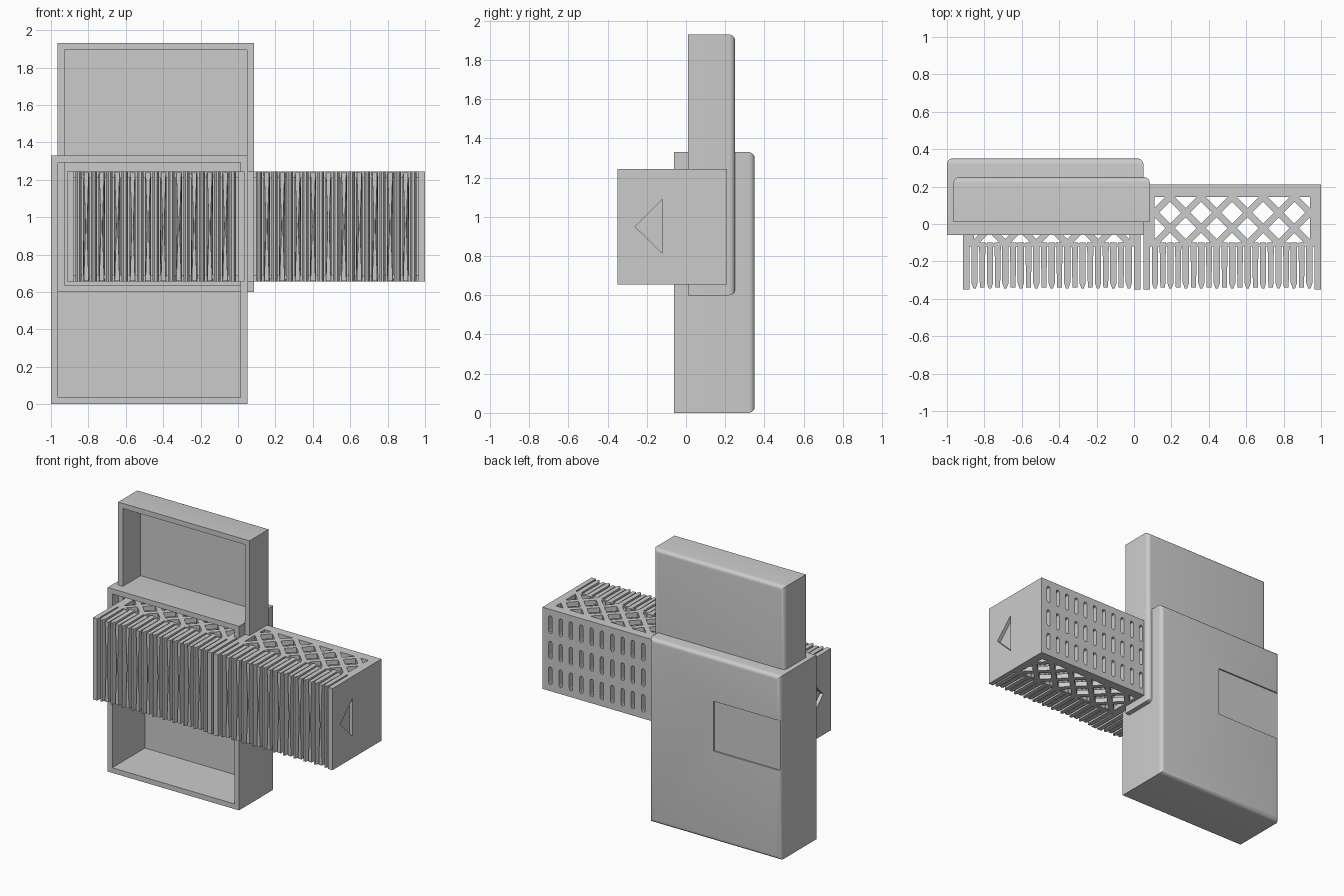
import bpy, bmesh, math
from mathutils import Vector

if "Cube" in bpy.data.objects:
    bpy.data.objects.remove(bpy.data.objects["Cube"])

def finish(bm, name, hidden=False):
    bmesh.ops.recalc_face_normals(bm, faces=bm.faces)
    me = bpy.data.meshes.new(name)
    bm.to_mesh(me)
    bm.free()
    ob = bpy.data.objects.new(name, me)
    bpy.context.collection.objects.link(ob)
    ob.hide_render = hidden
    return ob

def add_box(bm, x0, x1, y0, y1, z0, z1):
    vs = bmesh.ops.create_cube(bm, size=1)["verts"]
    for v in vs:
        v.co = Vector((x1 if v.co.x > 0 else x0, y1 if v.co.y > 0 else y0, z1 if v.co.z > 0 else z0))
    return vs

def add_prism(bm, pts, a, b, axis):
    """Extrude a 2D profile from a to b along an axis."""
    place = {"x": lambda p, t: (t, p[0], p[1]), "y": lambda p, t: (p[0], t, p[1]),
             "z": lambda p, t: (p[0], p[1], t)}[axis]
    lo = [bm.verts.new(place(p, a)) for p in pts]
    hi = [bm.verts.new(place(p, b)) for p in pts]
    bm.faces.new(lo)
    bm.faces.new(hi)
    n = len(pts)
    for i in range(n):
        bm.faces.new((lo[i], lo[(i + 1) % n], hi[(i + 1) % n], hi[i]))

def cut(ob, bm):
    cutter = finish(bm, ob.name + "_cutter", True)
    mod = ob.modifiers.new("cut", "BOOLEAN")
    mod.object, mod.operation, mod.solver = cutter, "DIFFERENCE", "EXACT"
    bpy.context.view_layer.objects.active = ob
    for o in bpy.context.selected_objects:
        o.select_set(False)
    ob.select_set(True)
    bpy.ops.object.modifier_apply(modifier=mod.name)
    bpy.data.objects.remove(cutter)

def shell(name, x0, x1, y0, y1, z0, z1, notch=None):
    """Case half: open at the front, back rim rounded."""
    bm = bmesh.new()
    add_box(bm, x0, x1, y0, y1, z0, z1)
    rim = [e for e in bm.edges if all(abs(v.co.y - y1) < 1e-5 for v in e.verts)]
    bmesh.ops.bevel(bm, geom=rim, offset=0.03, segments=5, profile=0.5, affect="EDGES")
    ob = finish(bm, name)
    c = bmesh.new()
    w = 0.037
    add_box(c, x0 + w, x1 - w, y0 - 0.1, y1 - w, z0 + w, z1 - w)
    if notch:
        add_box(c, *notch)
    cut(ob, c)
    bpy.ops.object.shade_smooth_by_angle(angle=math.radians(30))

# Case halves
shell("case_base", -1, 0.05, -0.06, 0.35, 0, 1.33, (-1.1, -0.465, 0.34, 0.4, 0.65, 1.01))
shell("case_lid", -0.965, 0.085, 0.01, 0.25, 0.6, 1.93)

ZB, ZT, PITCH, COLS = 0.655, 1.245, 0.0825, 11
HP = 0.083

def cartridge(side, x0):
    # Hollow body
    bm = bmesh.new()
    add_box(bm, x0, x0 + 0.95, -0.12, 0.21, ZB, ZT)
    body = finish(bm, side + "_cartridge_body")
    c = bmesh.new()
    add_box(c, x0 + 0.035, x0 + 0.915, -0.2, 0.17, ZB + 0.035, ZT - 0.035)
    cut(body, c)
    # Diagonal lattice in top and bottom
    c = bmesh.new()
    r = 0.058
    xa, xb, ya, yb = x0 + 0.06, x0 + 0.06 + 10 * HP, -0.105, 0.144
    for i in range(11):
        for j in range(4):
            if (i + j) % 2:
                continue
            cx, cy = xa + i * HP, yb - j * HP
            raw = [(cx + r, cy), (cx, cy + r), (cx - r, cy), (cx, cy - r)]
            pts = []
            for x, y in raw:
                q = (round(min(max(x, xa), xb), 5), round(min(max(y, ya), yb), 5))
                if q not in pts:
                    pts.append(q)
            add_prism(c, pts, ZB - 0.1, ZT + 0.1, "z")
    cut(body, c)
    # Three rows of rounded vents in the back
    c = bmesh.new()
    for i in range(COLS):
        for k in (-1, 0, 1):
            cx, cz = x0 + 0.0625 + i * PITCH, 0.95 + k * 0.185
            pts = []
            for s in range(10):
                a = math.pi * (s if s < 5 else s - 1) / 4
                pts.append((cx + 0.014 * math.cos(a), cz + 0.014 * math.sin(a) + (0.05 if s < 5 else -0.05)))
            add_prism(c, pts, 0.15, 0.25, "y")
    cut(body, c)

    # End plates with arrow-shaped recesses
    arrow = [(-0.26, 0.95), (-0.05, 1.16), (0.16, 1.16), (0.16, 0.745), (-0.05, 0.745)]
    for label, a, b, ra, rb in (("inner", x0, x0 + 0.035, x0 - 0.02, x0 + 0.025),
                                ("outer", x0 + 0.915, x0 + 0.95, x0 + 0.925, x0 + 0.97)):
        bm = bmesh.new()
        add_box(bm, a, b, -0.35, 0.21, ZB, ZT)
        plate = finish(bm, f"{side}_{label}_end_plate")
        c = bmesh.new()
        add_prism(c, arrow, ra, rb, "x")
        cut(plate, c)

    # Comb teeth: pointed blades alternating with waisted fins
    bm = bmesh.new()
    for i in range(COLS):
        cx = x0 + 0.0625 + i * PITCH
        add_prism(bm, [(cx - 0.017, -0.1), (cx + 0.017, -0.1), (cx + 0.017, -0.315),
                       (cx + 0.006, -0.345), (cx - 0.006, -0.345), (cx - 0.017, -0.315)],
                  ZB, ZT, "z")
        if i == COLS - 1:
            continue
        fx = cx + PITCH / 2
        rows = []
        for z, back, front in ((ZB + 0.005, 0.017, 0.013), (0.95, 0.017, 0.004), (ZT - 0.005, 0.017, 0.013)):
            rows.append([bm.verts.new(p) for p in ((fx - back, -0.1, z), (fx + back, -0.1, z),
                                                   (fx + front, -0.34, z), (fx - front, -0.34, z))])
        bm.faces.new(rows[0])
        bm.faces.new(rows[2])
        for lo, hi in zip(rows, rows[1:]):
            for k in range(4):
                bm.faces.new((lo[k], lo[(k + 1) % 4], hi[(k + 1) % 4], hi[k]))
    finish(bm, side + "_comb_teeth")

cartridge("right", 0.05)
cartridge("left", -0.915)
